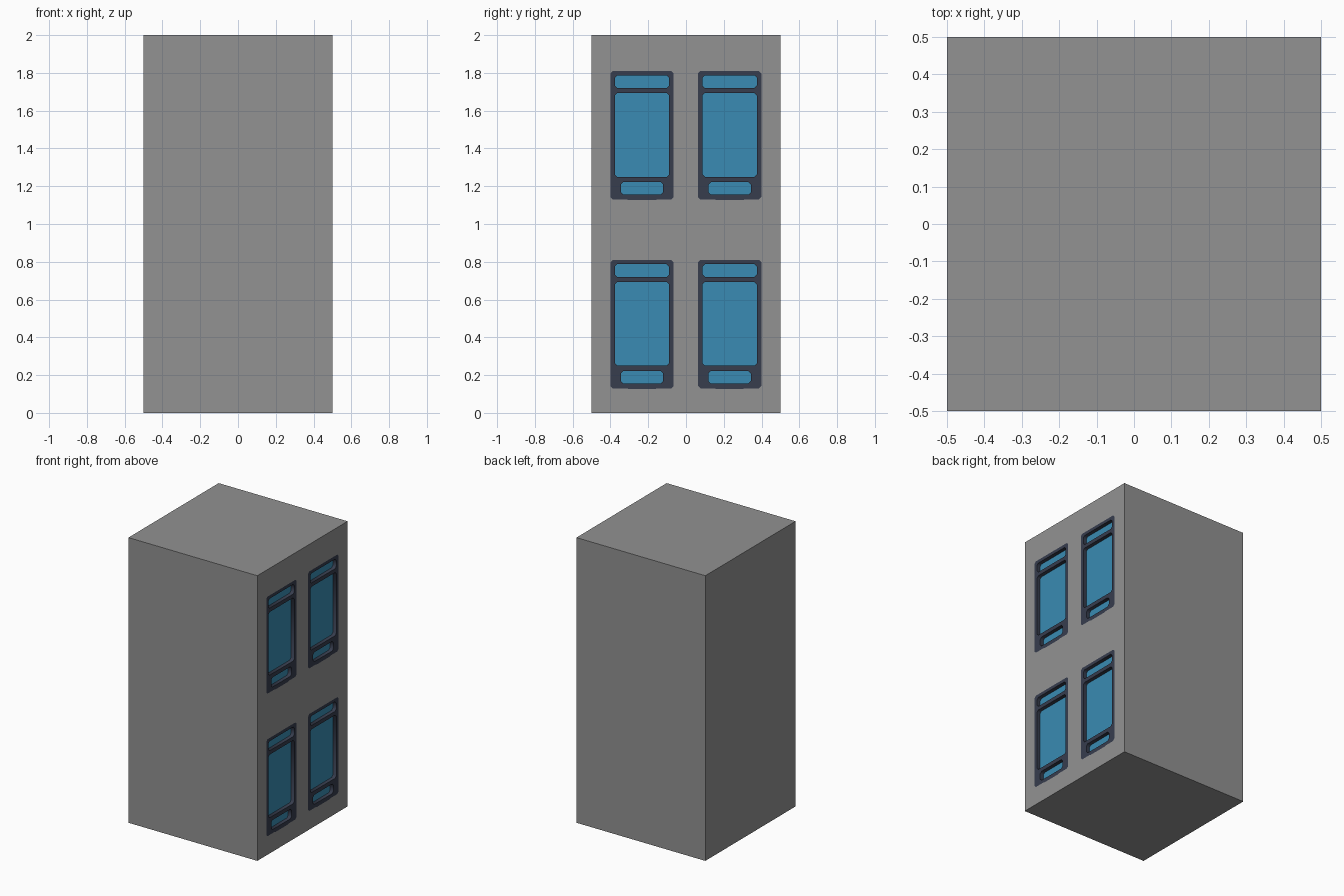
import bpy
from mathutils import Matrix

if "Cube" in bpy.data.objects:
    bpy.data.objects.remove(bpy.data.objects["Cube"])


def material(name, rgb):
    m = bpy.data.materials.new(name)
    m.diffuse_color = (*rgb, 1)
    m.use_nodes = True
    m.node_tree.nodes["Principled BSDF"].inputs["Base Color"].default_value = m.diffuse_color
    return m


GREY = material("wall_grey", (0.287, 0.287, 0.287))
DARK = material("frame_dark", (0.038, 0.047, 0.076))
BLUE = material("glass_blue", (0.041, 0.258, 0.451))
DEPTH = 0.026   # how far the glass sits behind the wall face
WIN_Z = 0.0


def clipped_rect(y0, y1, z0, z1, c=0.013):
    """Rectangle outline with clipped corners."""
    return [(y0 + c, z0), (y1 - c, z0), (y1, z0 + c), (y1, z1 - c),
            (y1 - c, z1), (y0 + c, z1), (y0, z1 - c), (y0, z0 + c)]


def plate(name, loops, x0, x1, centre, mat):
    """Filled outline (later loops are holes) in the YZ plane, from x0 to x1."""
    cu = bpy.data.curves.new(name, 'CURVE')
    cu.dimensions = '2D'
    cu.fill_mode = 'BOTH'
    cu.extrude = (x1 - x0) / 2
    for pts in loops:
        s = cu.splines.new('POLY')
        s.points.add(len(pts) - 1)
        for p, (y, z) in zip(s.points, pts):
            p.co = (y, z, 0, 1)
        s.use_cyclic_u = True
    ob = bpy.data.objects.new(name, cu)
    bpy.context.collection.objects.link(ob)
    bpy.ops.object.select_all(action='DESELECT')
    ob.select_set(True)
    bpy.context.view_layer.objects.active = ob
    bpy.ops.object.convert(target='MESH')
    ob = bpy.context.object
    # local x -> world y, local y -> world z, local z -> world x
    ob.data.transform(Matrix(((0, 0, 1, (x0 + x1) / 2), (1, 0, 0, centre[0]),
                              (0, 1, 0, centre[1]), (0, 0, 0, 1))))
    ob.data.materials.clear()
    ob.data.materials.append(mat)
    return ob


# Wall block
bpy.ops.mesh.primitive_cube_add(size=1, location=(0, 0, 1))
wall = bpy.context.object
wall.name = "wall_block"
wall.data.transform(Matrix.Diagonal((1, 1, 2, 1)))
wall.data.materials.append(GREY)

# Frame outline, with a shallow drop in the sill, and the three panes
outer = [(-0.155, 0.13), (-0.08, 0.13), (-0.07, 0.126), (0.07, 0.126),
         (0.08, 0.13), (0.155, 0.13), (0.168, 0.143), (0.168, 0.797),
         (0.155, 0.81), (-0.155, 0.81), (-0.168, 0.797), (-0.168, 0.143)]
panes = [clipped_rect(-0.144, 0.144, 0.72, 0.787),
         clipped_rect(-0.144, 0.144, 0.25, 0.693),
         clipped_rect(-0.112, 0.112, 0.155, 0.222)]

# Two columns and two floors of recessed windows
for y in (-0.233, 0.231):
    for z in (0, 1):
        cutter = plate("window_cutter", [outer], 0.5 - DEPTH - 0.004, 0.55, (y, z), GREY)
        cutter.hide_render = True
        mod = wall.modifiers.new("window_opening", 'BOOLEAN')
        mod.operation = 'DIFFERENCE'
        mod.solver = 'EXACT'
        mod.object = cutter
        bpy.context.view_layer.objects.active = wall
        bpy.ops.object.modifier_apply(modifier=mod.name)
        bpy.data.objects.remove(cutter)
        plate("window_frame", [outer] + panes, 0.5 - DEPTH, 0.5, (y, z), DARK)
        plate("window_glass", [outer], 0.5 - DEPTH - 0.004, 0.5 - DEPTH, (y, z), BLUE)
